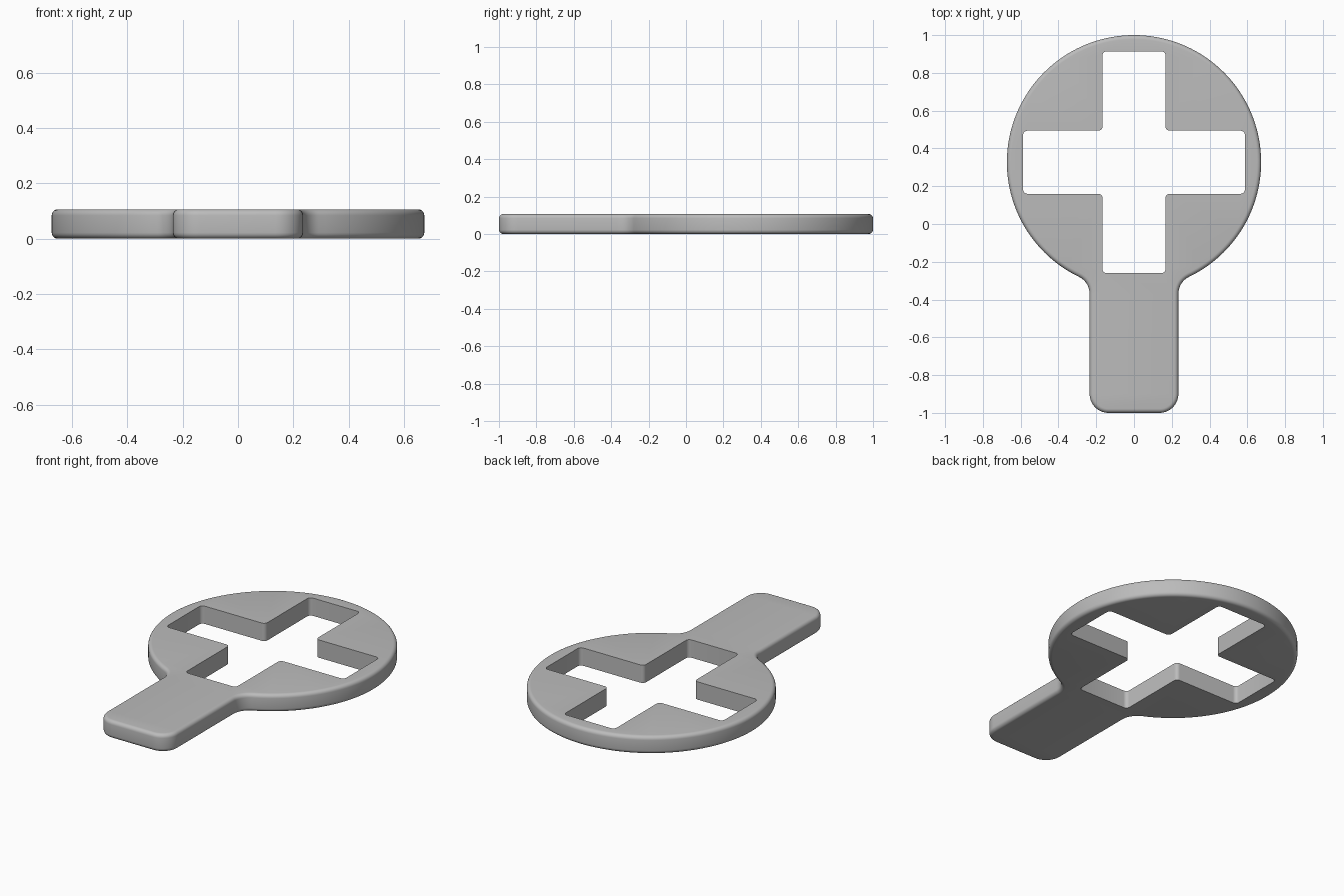
import bpy, bmesh, math
from mathutils import Vector

if "Cube" in bpy.data.objects:
    bpy.data.objects.remove(bpy.data.objects["Cube"], do_unlink=True)

# Main dimensions
R, CY = 0.673, 0.327        # round head
W, CORNER = 0.235, 0.10     # handle half width, end corner radius
FILLET = 0.10               # blend between head and handle
H, EDGE = 0.106, 0.022      # thickness, rounded rim
ARM, REACH = 0.167, 0.587   # cross half width and arm length
HOLE_R = 0.022              # cross corner radius


def arc(cx, cy, r, a0, a1, n):
    return [(cx + r * math.cos(a0 + (a1 - a0) * i / n),
             cy + r * math.sin(a0 + (a1 - a0) * i / n)) for i in range(n + 1)]


def outline(d):
    """Paddle outline moved inward by d, counter-clockwise."""
    fx = W + FILLET
    fy = CY - math.sqrt((R + FILLET) ** 2 - fx ** 2)
    a = math.atan2(CY - fy, -fx)
    half = arc(W - CORNER, CORNER - 1, CORNER - d, -math.pi / 2, 0, 10)
    half += arc(fx, fy, FILLET + d, math.pi, a, 10)
    half += arc(0, CY, R - d, a - math.pi, math.pi / 2, 64)[1:]
    return half + [(-x, y) for x, y in reversed(half[:-1])]


def cross():
    """Cross outline with small rounded corners, counter-clockwise."""
    quarter = [(REACH, -ARM), (REACH, ARM), (ARM, ARM)]
    pts = []
    for turn in range(4):
        c, s = round(math.cos(turn * math.pi / 2)), round(math.sin(turn * math.pi / 2))
        pts += [Vector((c * x - s * y, s * x + c * y + CY)) for x, y in quarter]
    out = []
    for i, p in enumerate(pts):
        u = (pts[i - 1] - p).normalized()
        v = (pts[(i + 1) % len(pts)] - p).normalized()
        centre = p + (u + v) * HOLE_R
        for k in range(6):
            t = k / 5 * math.pi / 2
            out.append(tuple(centre - v * HOLE_R * math.cos(t) - u * HOLE_R * math.sin(t)))
    return out


bm = bmesh.new()


def ring(points, z):
    return [bm.verts.new((x, y, z)) for x, y in points]


def bridge(a, b):
    for i in range(len(a)):
        j = (i + 1) % len(a)
        bm.faces.new((a[i], a[j], b[j], b[i]))


# Outer wall with rounded rims
steps = [i / 5 * math.pi / 2 for i in range(6)]
lower = [(EDGE * (1 - math.sin(t)), EDGE * (1 - math.cos(t))) for t in steps]
layers = lower + [(d, H - z) for d, z in reversed(lower)]
rings = [ring(outline(d), z) for d, z in layers]
for a, b in zip(rings, rings[1:]):
    bridge(a, b)

# Inner wall of the cross opening
hole_low, hole_high = ring(cross(), 0), ring(cross(), H)
bridge(hole_high, hole_low)

# Flat top and bottom around the opening
for outer, inner, nz in ((rings[0], hole_low, -1), (rings[-1], hole_high, 1)):
    edges = []
    for loop in (outer, inner):
        edges += [bm.edges.get((loop[i - 1], loop[i])) for i in range(len(loop))]
    bmesh.ops.triangle_fill(bm, edges=edges, use_beauty=True, normal=(0, 0, nz))
bmesh.ops.recalc_face_normals(bm, faces=bm.faces[:])

mesh = bpy.data.meshes.new("paddle_plate")
bm.to_mesh(mesh)
bm.free()
plate = bpy.data.objects.new("paddle_plate", mesh)
bpy.context.collection.objects.link(plate)

# Plain grey material
grey = bpy.data.materials.new("plain grey")
grey.use_nodes = True
colour = (0.5, 0.5, 0.5, 1)
grey.diffuse_color = colour
grey.node_tree.nodes["Principled BSDF"].inputs["Base Color"].default_value = colour
mesh.materials.append(grey)

bpy.context.view_layer.objects.active = plate
plate.select_set(True)
bpy.ops.object.shade_smooth_by_angle(angle=math.radians(30))
